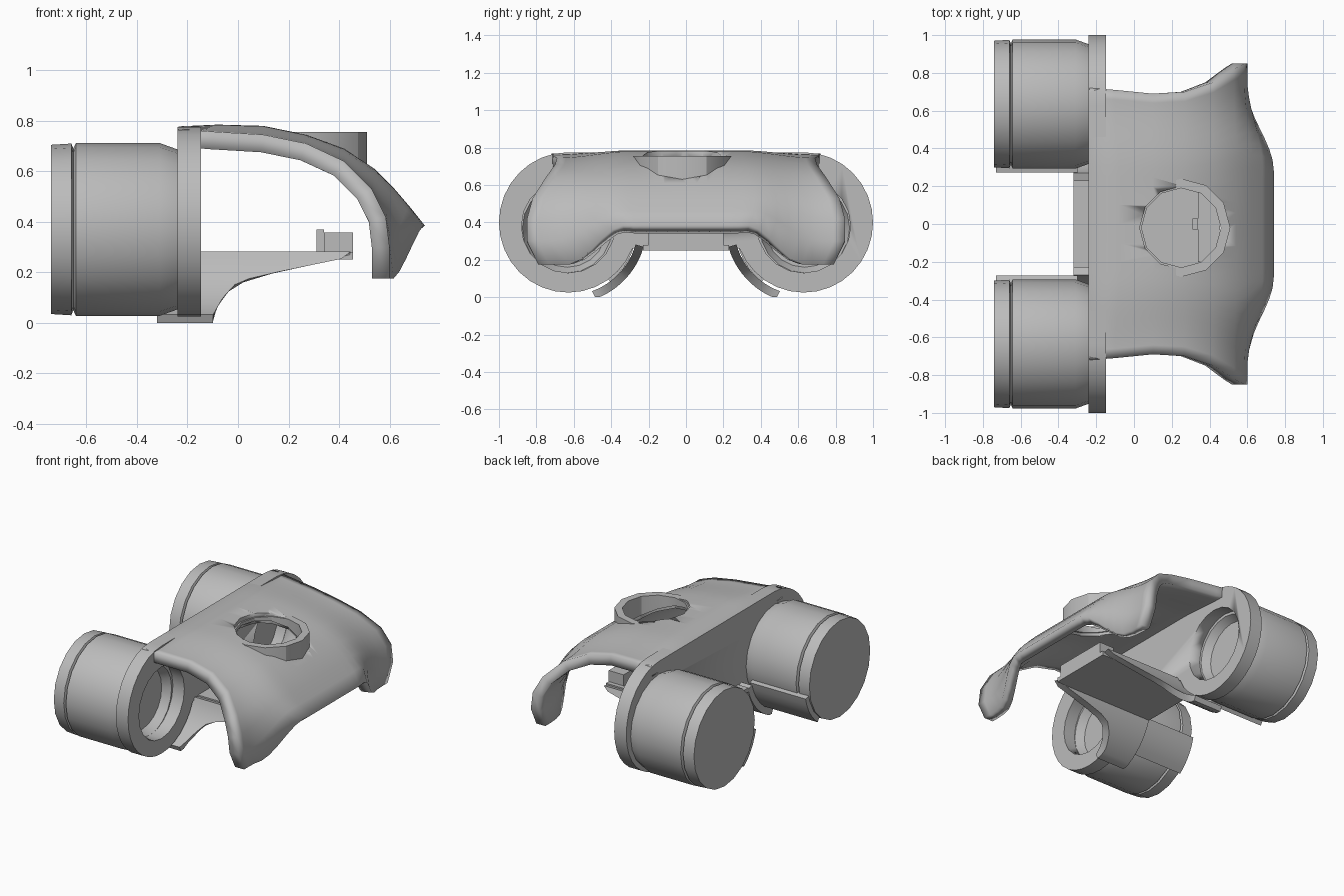
import bpy, bmesh
from math import sin, cos, radians, pi

if "Cube" in bpy.data.objects:
    bpy.data.objects.remove(bpy.data.objects["Cube"], do_unlink=True)

grey = bpy.data.materials.new("plain grey")
grey.use_nodes = True
grey.diffuse_color = (0.5, 0.5, 0.5, 1)
grey.node_tree.nodes["Principled BSDF"].inputs["Base Color"].default_value = (0.5, 0.5, 0.5, 1)


def finish(name, bm, angle=30):
    bmesh.ops.remove_doubles(bm, verts=bm.verts, dist=0.0005)
    bmesh.ops.recalc_face_normals(bm, faces=bm.faces)
    mesh = bpy.data.meshes.new(name)
    bm.to_mesh(mesh)
    bm.free()
    mesh.materials.append(grey)
    ob = bpy.data.objects.new(name, mesh)
    bpy.context.collection.objects.link(ob)
    bpy.ops.object.select_all(action='DESELECT')
    ob.select_set(True)
    bpy.context.view_layer.objects.active = ob
    bpy.ops.object.shade_smooth_by_angle(angle=radians(angle))
    return ob


def grid(rows, closed=False):
    """Surface through rows of points."""
    bm = bmesh.new()
    vs = [[bm.verts.new(p) for p in row] for row in rows]
    n = len(vs[0])
    for a, b in zip(vs, vs[1:]):
        for i in range(n if closed else n - 1):
            j = (i + 1) % n
            bm.faces.new((a[i], a[j], b[j], b[i]))
    return bm


def lathe(name, profile, axis, centre, sides=20):
    """Turn (distance along axis, radius) points about the x or z axis."""
    rows = []
    for d, r in profile:
        row = []
        for i in range(sides):
            t = 2 * pi * i / sides
            u, v = r * cos(t), r * sin(t)
            off = (d, u, v) if axis == 'x' else (u, v, d)
            row.append([c + o for c, o in zip(centre, off)])
        rows.append(row)
    return finish(name, grid(rows, True))


def prism(name, outline, x0, x1):
    """Extrude a (y, z) outline along x."""
    bm = bmesh.new()
    face = bm.faces.new([bm.verts.new((x0, y, z)) for y, z in outline])
    new = bmesh.ops.extrude_face_region(bm, geom=[face])["geom"]
    bmesh.ops.translate(bm, vec=(x1 - x0, 0, 0),
                        verts=[v for v in new if isinstance(v, bmesh.types.BMVert)])
    return finish(name, bm)


def box(name, lo, hi):
    return prism(name, [(lo[1], lo[2]), (hi[1], lo[2]), (hi[1], hi[2]), (lo[1], hi[2])], lo[0], hi[0])


def apply(ob, modifier):
    bpy.context.view_layer.objects.active = ob
    bpy.ops.object.modifier_apply(modifier=modifier.name)


def cut(ob, cutter):
    cutter.hide_render = True
    m = ob.modifiers.new("cut", 'BOOLEAN')
    m.operation, m.solver, m.object = 'DIFFERENCE', 'EXACT', cutter
    apply(ob, m)
    bpy.data.objects.remove(cutter, do_unlink=True)


def smooth(v, a, b):
    f = min(1, max(0, (v - a) / (b - a)))
    return f * f * (3 - 2 * f)


SIDE_Y = 0.63

# Upright plate with two round ends
arc = [radians(90 - 248 * i / 22) for i in range(23)]
half = [(SIDE_Y + 0.37 * cos(t), 0.4 + 0.375 * sin(t)) for t in arc]
plate = prism("upright_plate", half + [(-y, z) for y, z in reversed(half)], -0.24, -0.147)
for s in (-1, 1):
    cut(plate, lathe("hole_cutter", [(-0.4, 0), (-0.4, 0.25), (0, 0.25), (0, 0)],
                     'x', (0, s * SIDE_Y, 0.38)))

# Drums with a grooved cap, tapered neck and recessed face
drum = [(-0.74, 0), (-0.74, 0.335), (-0.66, 0.34), (-0.652, 0.32), (-0.642, 0.342),
        (-0.31, 0.342), (-0.235, 0.315), (-0.235, 0.24), (-0.29, 0.21), (-0.29, 0)]
for s, side in ((-1, "right"), (1, "left")):
    lathe(side + "_drum", drum, 'x', (0, s * (SIDE_Y + 0.005), 0.37))

# Curved canopy: x and z at the middle, x and z at the edge, half width
stations = [(-.235, .778, -.235, .768, .72), (-.08, .785, -.1, .757, .71), (.1, .78, .1, .745, .69),
            (.27, .745, .27, .71, .70), (.42, .69, .42, .64, .75), (.54, .61, .53, .53, .82),
            (.62, .53, .585, .42, .85), (.68, .46, .6, .3, .85), (.74, .385, .6, .175, .79)]
across = [i / 14 for i in range(-14, 15)]
rows = []
for k, (xm, zm, xe, ze, w) in enumerate(stations):
    drop = 1 - 0.2 * (k / 8) ** 2  # the edge falls sooner near the front rim
    row = []
    for v in across:
        fx, fz = smooth(abs(v), 0.36, 0.9), smooth(abs(v), 0.42, drop)
        row.append((xm + (xe - xm) * fx, v * w, zm + (ze - zm) * fz))
    rows.append(row)
canopy = finish("canopy", grid(rows), 40)
# Thickness must grow inwards, so the outer faces point up
if sum(p.normal.z for p in canopy.data.polygons) < 0:
    canopy.data.flip_normals()
wall = canopy.modifiers.new("thickness", 'SOLIDIFY')
wall.thickness, wall.offset = 0.07, -1
apply(canopy, wall)
PORT = (0.25, -0.02, 0)
cut(canopy, lathe("port_cutter", [(0.3, 0), (0.3, 0.22), (1, 0.22), (1, 0)], 'z', PORT, 12))
even = canopy.modifiers.new("even_shading", 'WEIGHTED_NORMAL')
even.keep_sharp = True

# Flat-topped collar around the port, its foot following the canopy
collar = lathe("port_collar", [(0.59, 0.21), (0.59, 0.26), (0.755, 0.26), (0.755, 0.21), (0.59, 0.21)],
               'z', PORT, 12)
for v in collar.data.vertices:
    if v.co.z < 0.7:
        v.co.z = 0.735 - 0.6 * v.co.x ** 2

# Tray under the canopy with a raised block
box("tray", (-0.32, -0.23, 0.25), (0.455, 0.23, 0.28))
box("tray_block", (0.34, -0.2, 0.28), (0.455, 0.2, 0.357))
box("tray_rib", (0.31, -0.03, 0.28), (0.34, 0.03, 0.37))

# Curved flanges from the tray down around the drums, shorter at the foot
fronts = [(0, -.1), (.03, -.1), (.1, -.06), (.165, 0), (.2, .15), (.26, .44), (.3, .45)]


def front_x(z):
    for (z0, x0), (z1, x1) in zip(fronts, fronts[1:]):
        if z <= z1:
            return x0 + (x1 - x0) * (z - z0) / (z1 - z0)
    return fronts[-1][1]


for s, side in ((-1, "right"), (1, "left")):
    rows = []
    for i in range(13):
        t = radians(196 + 54 * i / 12)
        loop = []
        for r in (0.375, 0.42):
            y, z = s * (SIDE_Y + r * cos(t)), max(0, 0.385 + r * sin(t))
            ends = [(-0.32, y, z), (front_x(z), y, z)]
            loop += ends if r < 0.4 else ends[::-1]
        rows.append(loop)
    bm = grid(rows, True)
    bmesh.ops.holes_fill(bm, edges=bm.edges, sides=4)
    finish(side + "_flange", bm)
    # Curved rail hugging the inner lower side of the drum
    turns = [radians(192 + 8 * i) for i in range(6)]
    outline = [(s * (SIDE_Y + r * cos(t)), 0.37 + r * sin(t))
               for r, ts in ((0.365, turns), (0.31, turns[::-1])) for t in ts]
    prism(side + "_drum_rail", outline, -0.73, -0.3)
